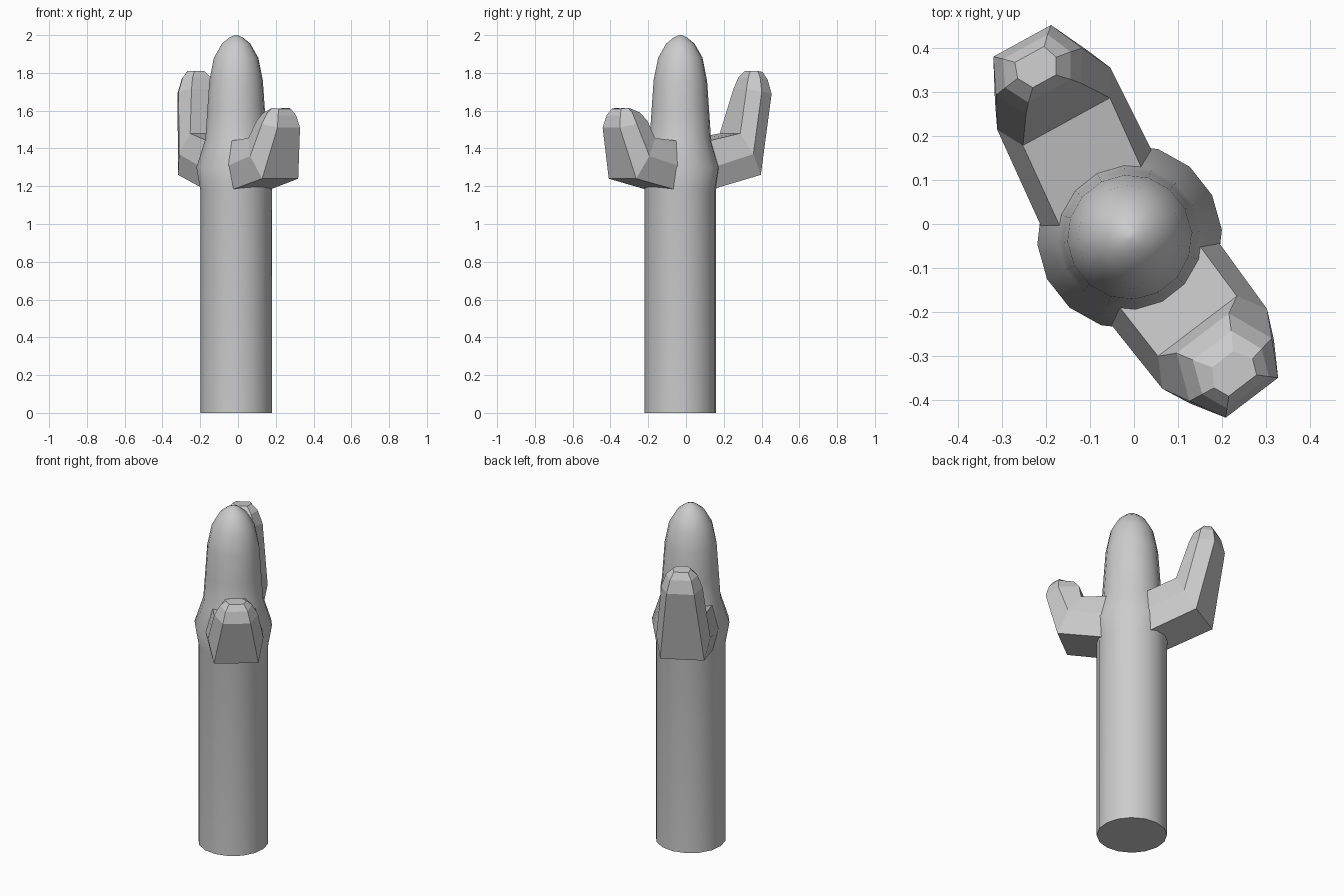
import bpy, bmesh, math

if "Cube" in bpy.data.objects:
    bpy.data.objects.remove(bpy.data.objects["Cube"])

CX, CY = -0.01, -0.03   # trunk axis


def loft(name, rings, smooth):
    """Skin a stack of equal-sized point rings and cap both ends."""
    bm = bmesh.new()
    loops = [[bm.verts.new(p) for p in ring] for ring in rings]
    n = len(loops[0])
    for a, b in zip(loops, loops[1:]):
        for i in range(n):
            j = (i + 1) % n
            bm.faces.new((a[i], a[j], b[j], b[i]))
    bm.faces.new(loops[0][::-1])
    bm.faces.new(loops[-1])
    bmesh.ops.recalc_face_normals(bm, faces=bm.faces)
    mesh = bpy.data.meshes.new(name)
    bm.to_mesh(mesh)
    bm.free()
    obj = bpy.data.objects.new(name, mesh)
    bpy.context.collection.objects.link(obj)
    if smooth:
        bpy.ops.object.select_all(action='DESELECT')
        obj.select_set(True)
        bpy.context.view_layer.objects.active = obj
        bpy.ops.object.shade_smooth_by_angle(angle=math.radians(35))
    return obj


def circle(r, z, n=16):
    return [(CX + r * math.cos(2 * math.pi * (i + 0.2) / n),
             CY + r * math.sin(2 * math.pi * (i + 0.2) / n), z) for i in range(n)]


def arm(name, headings, sections):
    """Six-sided arm; each section lists (reach, half width, z) for outer, middle, inner corners."""
    rings = []
    for heading, section in zip(headings, sections):
        a = math.radians(heading)
        dx, dy = math.cos(a), math.sin(a)
        half = [(u, v, z) for u, v, z in section]
        pts = half + [(u, -v, z) for u, v, z in reversed(half)]
        rings.append([(CX + dx * u - dy * v, CY + dy * u + dx * v, z) for u, v, z in pts])
    return loft(name, rings, False)


# trunk with a swelling at arm height and a domed tip
profile = [(0.19, 0), (0.19, 1.18), (0.211, 1.30), (0.163, 1.45), (0.153, 1.60),
           (0.142, 1.76), (0.118, 1.88), (0.075, 1.955), (0.035, 1.988), (0.006, 2.0)]
loft("trunk", [circle(r, z) for r, z in profile], True)

# short arm, front right
arm("short_arm", [-52.7] * 5, [
    [(0.10, 0.125, 1.175), (0.10, 0.155, 1.30), (0.10, 0.115, 1.44)],
    [(0.385, 0.12, 1.24), (0.32, 0.15, 1.36), (0.255, 0.113, 1.455)],
    [(0.46, 0.075, 1.51), (0.38, 0.118, 1.53), (0.275, 0.075, 1.545)],
    [(0.445, 0.06, 1.575), (0.385, 0.085, 1.59), (0.31, 0.055, 1.59)],
    [(0.425, 0.04, 1.61), (0.39, 0.055, 1.615), (0.35, 0.03, 1.61)],
])

# tall arm, back left
arm("tall_arm", [127.3, 118.7, 118.7, 118.7, 118.7], [
    [(0.10, 0.125, 1.18), (0.10, 0.155, 1.30), (0.10, 0.115, 1.44)],
    [(0.42, 0.12, 1.26), (0.36, 0.147, 1.37), (0.30, 0.113, 1.48)],
    [(0.51, 0.075, 1.69), (0.43, 0.112, 1.70), (0.36, 0.072, 1.715)],
    [(0.495, 0.058, 1.765), (0.435, 0.085, 1.775), (0.38, 0.055, 1.775)],
    [(0.475, 0.038, 1.805), (0.44, 0.05, 1.81), (0.405, 0.03, 1.81)],
])
